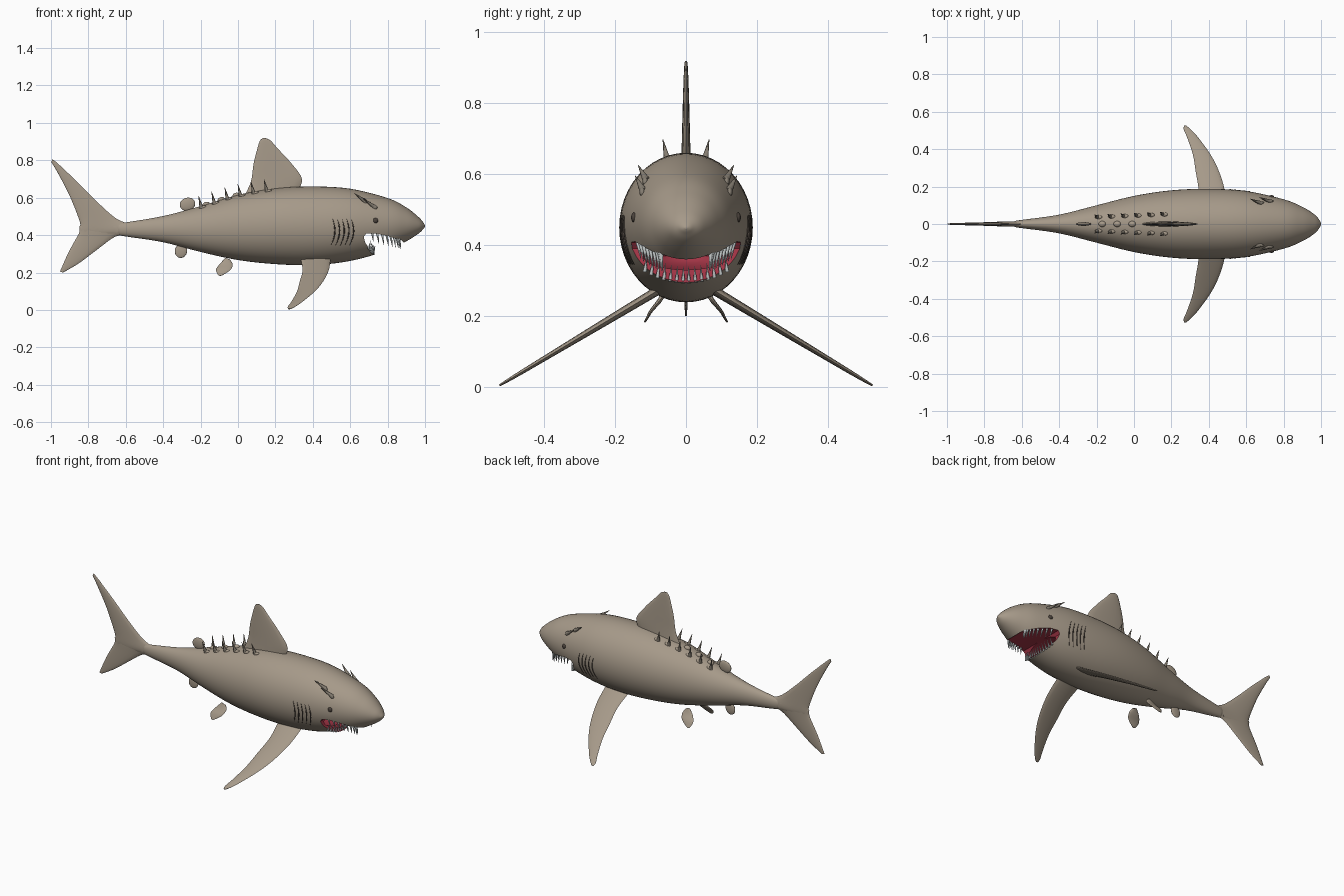
import bpy, bmesh, math
from mathutils import Vector, Matrix

old = bpy.data.objects.get("Cube")
if old:
    bpy.data.objects.remove(old)


def material(name, rgb):
    m = bpy.data.materials.new(name)
    m.use_nodes = True
    m.diffuse_color = (*rgb, 1)
    m.node_tree.nodes["Principled BSDF"].inputs["Base Color"].default_value = (*rgb, 1)
    return m


SKIN = material("taupe skin", (0.38, 0.32, 0.25))
MOUTH = material("mouth red", (0.36, 0.035, 0.06))
TOOTH = material("pale tooth", (0.58, 0.62, 0.62))
HORN = material("horn grey", (0.24, 0.21, 0.17))
DARK = material("dark brown", (0.07, 0.055, 0.045))


def finish(name, bm, mat):
    bmesh.ops.recalc_face_normals(bm, faces=bm.faces)
    me = bpy.data.meshes.new(name)
    bm.to_mesh(me)
    bm.free()
    ob = bpy.data.objects.new(name, me)
    bpy.context.collection.objects.link(ob)
    me.materials.append(mat)
    return ob


def smooth(ob, angle=40):
    bpy.ops.object.select_all(action="DESELECT")
    ob.select_set(True)
    bpy.context.view_layer.objects.active = ob
    bpy.ops.object.shade_smooth_by_angle(angle=math.radians(angle))


def spline(rows, steps):
    """Smooth interpolation through rows of numbers."""
    rows = [Vector(r) for r in rows]
    out = []
    for i in range(len(rows) - 1):
        a, b, c, d = (rows[max(0, min(len(rows) - 1, i + k))] for k in (-1, 0, 1, 2))
        for s in range(steps):
            t = s / steps
            out.append(0.5 * (2 * b + (c - a) * t + (2 * a - 5 * b + 4 * c - d) * t ** 2
                              + (3 * b - a - 3 * c + d) * t ** 3))
    return out + [rows[-1]]


def loft(name, sections, mat, sides):
    """Skin elliptical sections given as (centre, axis, axis)."""
    bm = bmesh.new()
    rings = []
    for c, u, v in sections:
        angles = [math.tau * k / sides for k in range(sides)]
        rings.append([bm.verts.new(c + u * math.cos(a) + v * math.sin(a)) for a in angles])
    for r, s in zip(rings, rings[1:]):
        for k in range(sides):
            n = (k + 1) % sides
            bm.faces.new((r[k], r[n], s[n], s[k]))
    bm.faces.new(rings[0])
    bm.faces.new(rings[-1])
    return finish(name, bm, mat)


def fin(name, edges, normal, thickness):
    """Lens-section fin from rows of leading and trailing edge points."""
    rows = spline([(*a, *b) for a, b in edges], 5)
    sections = []
    for i, r in enumerate(rows):
        a, b = Vector(r[:3]), Vector(r[3:])
        w = thickness * (1 - 0.8 * i / (len(rows) - 1))
        sections.append(((a + b) / 2, (a - b) / 2, Vector(normal).normalized() * w))
    smooth(loft(name, sections, SKIN, 16), 60)


def cone(bm, base, tip, radius):
    base, tip = Vector(base), Vector(tip)
    d = tip - base
    mat = Matrix.Translation((base + tip) / 2) @ d.to_track_quat("Z", "Y").to_matrix().to_4x4()
    bmesh.ops.create_cone(bm, cap_ends=True, segments=8, radius1=radius,
                          radius2=radius * 0.08, depth=d.length, matrix=mat)


def ball(bm, centre, size, pitch=0):
    mat = Matrix.Translation(centre) @ Matrix.Rotation(pitch, 4, "Y") @ Matrix.Diagonal((*size, 1))
    bmesh.ops.create_uvsphere(bm, u_segments=24, v_segments=14, radius=1, matrix=mat)


# Body outline: x, top, bottom, half width
BODY = spline([(-.652, .445, .425, .006), (-.635, .463, .402, .016), (-.6, .468, .393, .022),
               (-.4, .502, .362, .05), (-.2, .555, .31, .1), (0, .615, .267, .15),
               (.2, .65, .245, .18), (.4, .66, .24, .188), (.6, .648, .262, .176),
               (.8, .598, .318, .132), (.9, .548, .367, .092), (.965, .497, .408, .051),
               (.992, .466, .434, .02), (1, .452, .446, .004)], 6)


def body_at(x):
    for a, b in zip(BODY, BODY[1:]):
        if a[0] <= x <= b[0]:
            r = a.lerp(b, (x - a[0]) / (b[0] - a[0]))
            return (r[1] + r[2]) / 2, (r[1] - r[2]) / 2, r[3]
    return .45, .01, .01


def side_y(x, z):
    c, h, w = body_at(x)
    return w * math.sqrt(max(0, 1 - ((z - c) / h) ** 2))


body = loft("body", [(Vector((r[0], 0, (r[1] + r[2]) / 2)), Vector((0, r[3], 0)),
                      Vector((0, 0, (r[1] - r[2]) / 2))) for r in BODY], SKIN, 48)

# Open mouth: a wedge between the jaws and a throat behind it
bm = bmesh.new()
profile = [(.672, .39), (.685, .408), (.73, .41), (.8, .396), (.875, .372), (.92, .33), (.92, .2),
           (.75, .2), (.728, .30), (.70, .33), (.68, .36)]
verts = [bm.verts.new((x, -.3, z)) for x, z in profile]
face = bm.faces.new(verts)
ext = bmesh.ops.extrude_face_region(bm, geom=[face])
bmesh.ops.translate(bm, vec=(0, .6, 0), verts=[v for v in ext["geom"] if isinstance(v, bmesh.types.BMVert)])
wedge = finish("mouth_cutter", bm, MOUTH)
bm = bmesh.new()
ball(bm, (.64, 0, .369), (.15, .125, .042))
throat = finish("throat_cutter", bm, MOUTH)
bpy.context.view_layer.objects.active = body
for cutter in (wedge, throat):
    mod = body.modifiers.new("cut", "BOOLEAN")
    mod.operation, mod.solver, mod.object = "DIFFERENCE", "EXACT", cutter
    mod.material_mode = "TRANSFER"
    bpy.ops.object.modifier_apply(modifier=mod.name)
for cutter in (wedge, throat):
    bpy.data.objects.remove(cutter)
smooth(body, 35)

# Upper and lower teeth follow the lips
bm = bmesh.new()
for sign in (-1, 1):
    for k in range(9):
        x = .70 + .163 * math.sin(math.pi / 2 * (k + .6) / 9)
        z = .41 - .035 * max(0, (x - .72) / .15)
        y = sign * side_y(x, z) * .93
        cone(bm, (x, y, z + .005), (x + .008, y * .93, z - .05), .007)
    for k in range(7):
        y = sign * (.008 + .018 * k)
        z = .3 + .04 * (y / .13) ** 2
        x = .722 - .03 * (y / .13) ** 2
        cone(bm, (x, y, z - .006), (x + .012, y * .94, z + .04), .006)
smooth(finish("teeth", bm, TOOTH), 60)

# Dorsal and tail fins
fin("dorsal_fin", [((.31, 0, .62), (.04, 0, .62)), ((.342, 0, .70), (.07, 0, .69)),
                   ((.28, 0, .79), (.083, 0, .78)), ((.215, 0, .86), (.10, 0, .85)),
                   ((.175, 0, .905), (.115, 0, .90)), ((.15, 0, .918), (.13, 0, .918))], (0, 1, 0), .014)
fin("tail_upper_lobe", [((-.60, 0, .465), (-.66, 0, .40)), ((-.66, 0, .495), (-.83, 0, .40)),
                        ((-.75, 0, .575), (-.845, 0, .47)), ((-.86, 0, .685), (-.90, 0, .61)),
                        ((-.96, 0, .78), (-.965, 0, .735)), ((-.992, 0, .806), (-.998, 0, .79))],
    (0, 1, 0), .014)
fin("tail_lower_lobe", [((-.60, 0, .40), (-.66, 0, .465)), ((-.66, 0, .39), (-.83, 0, .46)),
                        ((-.75, 0, .325), (-.85, 0, .41)), ((-.85, 0, .25), (-.905, 0, .31)),
                        ((-.935, 0, .2), (-.952, 0, .205))], (0, 1, 0), .014)

# Paired pectoral and pelvic fins
for side, s in (("right", -1), ("left", 1)):
    rows = [(.495, .335, .08), (.485, .345, .18), (.455, .33, .28), (.41, .315, .37),
            (.345, .285, .46), (.305, .266, .505), (.28, .268, .525)]
    edges = [((a, s * y, .32 - .6 * y), (b, s * y, .32 - .6 * y)) for a, b, y in rows]
    edges[-1] = tuple((p[0], p[1], .005) for p in edges[-1])
    fin(side + "_pectoral_fin", edges, (0, s * .57, .82), .013)
    fin(side + "_pelvic_fin", [((-.04, s * .06, .265), (-.07, s * .06, .275)),
                               ((-.028, s * .075, .243), (-.10, s * .075, .243)),
                               ((-.04, s * .098, .215), (-.118, s * .098, .215)),
                               ((-.075, s * .112, .19), (-.108, s * .112, .19)),
                               ((-.09, s * .117, .183), (-.10, s * .117, .183))], (0, s * .8, .6), .008)

# Small round fins near the tail and bumps along the back
bm = bmesh.new()
ball(bm, (-.27, 0, .565), (.042, .01, .035), -.3)
smooth(finish("second_dorsal_fin", bm, SKIN), 60)
bm = bmesh.new()
ball(bm, (-.305, 0, .315), (.033, .008, .037), .2)
smooth(finish("anal_fin", bm, SKIN), 60)
bm = bmesh.new()
for x in (-.17, -.09, -.01):
    c, h, w = body_at(x)
    ball(bm, (x, 0, c + h), (.02, .016, .014), -.3)
smooth(finish("back_bumps", bm, SKIN), 60)

# Spines in two rows along the back, each on a small mound
spines, mounds, horns, eyes = (bmesh.new() for _ in range(4))
for s in (-1, 1):
    for k in range(6):
        x = -.195 + .07 * k
        c, h, w = body_at(x)
        y = .036 + .003 * k
        z = c + h * math.sqrt(1 - (y / w) ** 2)
        cone(spines, (x, s * y, z - .005), (x - .016, s * (y + .014), z + .062), .011)
        ball(mounds, (x + .006, s * y, z), (.02, .011, .009), -.3)
    # Brow horns sweep backwards above the eyes
    for x, z in ((.73, .55), (.68, .58)):
        y = side_y(x, z)
        cone(horns, (x, s * (y - .004), z), (x - .06, s * (y + .02), z + .045), .012)
        ball(horns, (x, s * y, z), (.016, .008, .012), .6)
    ball(eyes, (.735, s * (side_y(.735, .478) - .002), .478), (.014, .009, .014))
smooth(finish("back_spines", spines, HORN), 60)
smooth(finish("spine_mounds", mounds, SKIN), 60)
smooth(finish("brow_horns", horns, HORN), 60)
smooth(finish("eyes", eyes, DARK), 60)

# Gill slits as thin lines curved over the flank
for side, s in (("right", -1), ("left", 1)):
    for k in range(5):
        sections = []
        for j in range(13):
            t = j / 12
            z = .345 + .14 * t
            x = .497 + .025 * k + .016 * math.sin(math.pi * t) + .01 * t
            r = .0035 * math.sin(math.pi * (.08 + .84 * t))
            sections.append((Vector((x, s * side_y(x, z), z)), Vector((r, 0, 0)), Vector((0, r, 0))))
        smooth(loft(f"{side}_gill_{k + 1}", sections, DARK, 8), 60)
